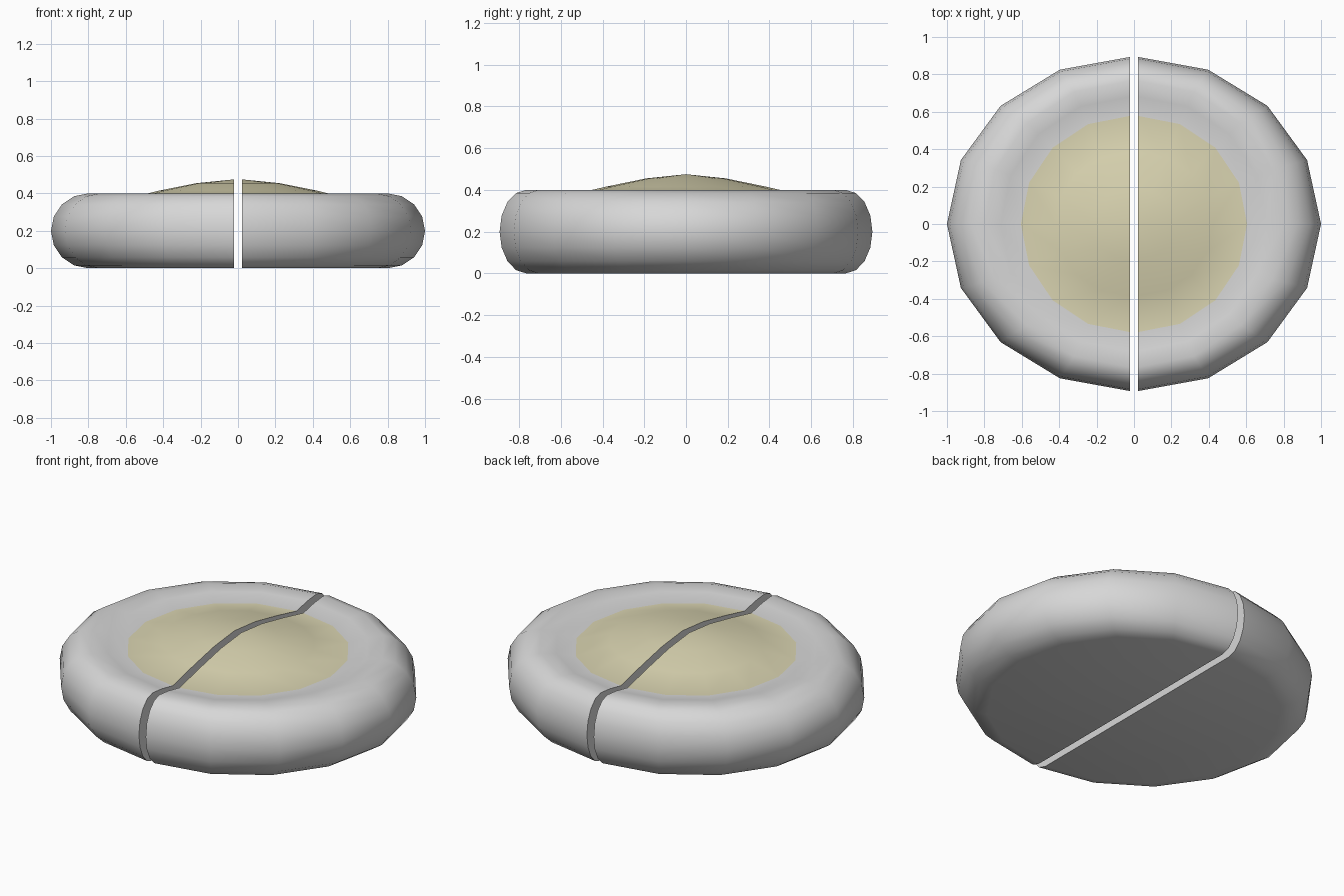
import bpy, bmesh, math

if "Cube" in bpy.data.objects:
    bpy.data.objects.remove(bpy.data.objects["Cube"])

GAP = 0.022      # half width of the slot between the two halves
SEG = 8          # segments per half circle


def material(name, rgb):
    m = bpy.data.materials.new(name)
    m.diffuse_color = (*rgb, 1)
    m.use_nodes = True
    m.node_tree.nodes["Principled BSDF"].inputs["Base Color"].default_value = m.diffuse_color
    return m


# Profile from the dome top outward, then around the rim to the flat bottom:
# (radius in x, radius in y, height)
profile = [(0, 0, 0.475), (0.2, 0.19, 0.455), (0.4, 0.385, 0.415), (0.583, 0.578, 0.37),
           (0.69, 0.68, 0.391)]
DOME_BANDS = 3
for i in range(9):                                   # rounded outer rim
    a = math.radians(90 - 22.5 * i)
    profile.append((0.778 + 0.2 * math.cos(a), 0.765 + 0.128 * math.cos(a),
                    0.2 + 0.2 * math.sin(a)))

bm = bmesh.new()
apex = bm.verts.new((GAP, 0, profile[0][2]))
spokes = []
for s in range(SEG + 1):
    t = math.pi * (s / SEG - 0.5)
    spokes.append([apex] + [bm.verts.new((GAP + rx * math.cos(t), ry * math.sin(t), z))
                            for rx, ry, z in profile[1:]])

# Outer skin, cream on the dome bands
for p, q in zip(spokes, spokes[1:]):
    for i in range(len(profile) - 1):
        ring = [p[i], p[i + 1], q[i + 1], q[i]]
        f = bm.faces.new(ring[:3] if i == 0 else ring)
        f.material_index = 1 if i < DOME_BANDS else 0

# Flat underside and the cut face along the slot
bm.faces.new([s[-1] for s in spokes])
bm.faces.new(spokes[0] + spokes[-1][:0:-1])
bmesh.ops.recalc_face_normals(bm, faces=bm.faces[:])

mesh = bpy.data.meshes.new("split_disc")
bm.to_mesh(mesh)
bm.free()
mesh.materials.append(material("light grey", (0.68, 0.68, 0.68)))
mesh.materials.append(material("cream", (0.70, 0.66, 0.44)))

disc = bpy.data.objects.new("split_disc", mesh)
bpy.context.collection.objects.link(disc)
bpy.context.view_layer.objects.active = disc
disc.select_set(True)
bpy.ops.object.shade_smooth_by_angle(angle=math.radians(35))

# Second half
mirror = disc.modifiers.new("other_half", 'MIRROR')
mirror.use_axis = (True, False, False)
mirror.use_mirror_merge = False
